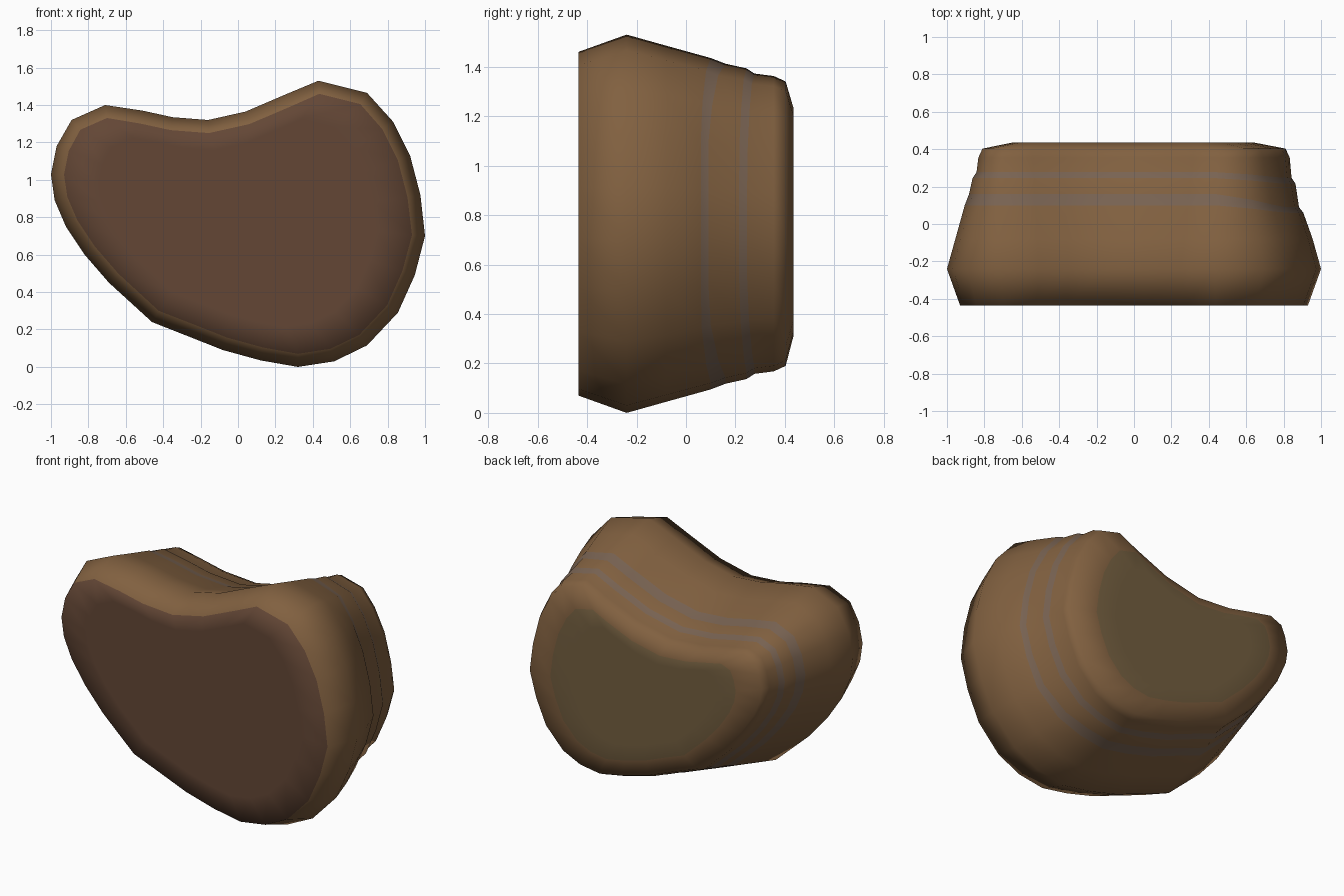
import bpy, bmesh
from mathutils import Vector

if "Cube" in bpy.data.objects:
    bpy.data.objects.remove(bpy.data.objects["Cube"])

# Widest outline of the body, seen from the front (x, z)
OUTLINE = [Vector(p) for p in [
    (-1.0, 1.03), (-.97, 1.18), (-.89, 1.32), (-.71, 1.40), (-.51, 1.37),
    (-.35, 1.335), (-.16, 1.32), (.04, 1.365), (.25, 1.455), (.43, 1.53),
    (.69, 1.465), (.83, 1.31), (.92, 1.13), (.975, .92), (1.0, .70),
    (.945, .49), (.855, .29), (.69, .115), (.515, .03), (.32, 0),
    (.12, .035), (-.08, .09), (-.27, .165), (-.46, .24), (-.69, .45),
    (-.82, .60), (-.92, .75), (-.98, .89)]]
CENTRE = Vector((-.02, .80))

# Rings from front to back: y, inset, scale about centre, forward drift on the right
RINGS = [
    (-.435, .07, .80, 0), (-.435, .07, 1, 0), (-.24, 0, 1, 0),
    (-.08, .045, 1, 0), (.10, .095, 1, .04), (.16, .118, 1, .07),
    (.245, .137, 1, .03), (.277, .158, 1, .03), (.355, .168, 1, 0),
    (.403, .19, 1, 0), (.435, .19, .80, 0), (.435, .19, .62, 0)]


def material(name, colour):
    m = bpy.data.materials.new(name)
    m.diffuse_color = (*colour, 1)
    m.use_nodes = True
    m.node_tree.nodes["Principled BSDF"].inputs["Base Color"].default_value = m.diffuse_color
    return m


def inset_outline(distance):
    pts = []
    n = len(OUTLINE)
    for i, p in enumerate(OUTLINE):
        a = (p - OUTLINE[i - 1]).normalized()
        b = (OUTLINE[(i + 1) % n] - p).normalized()
        t = (a + b).normalized()
        pts.append(p + Vector((t.y, -t.x)) * distance)
    return pts


mats = [material("brown_side", (.22, .118, .051)),
        material("grey_band", (.19, .125, .085)),
        material("dark_front", (.125, .062, .036)),
        material("olive_back", (.17, .112, .050))]

# Loft the rings into one solid body
bm = bmesh.new()
rings = []
for y, inset, scale, drift in RINGS:
    ring = []
    for p in inset_outline(inset):
        q = CENTRE + (p - CENTRE) * scale
        shift = drift * min(1, max(0, (p.x - .5) / .3))
        ring.append(bm.verts.new((q.x, y - shift, q.y)))
    rings.append(ring)

BAND_MATERIAL = {0: 2, 4: 1, 6: 1, 10: 3}
n = len(OUTLINE)
for k in range(len(rings) - 1):
    r, s = rings[k], rings[k + 1]
    for i in range(n):
        j = (i + 1) % n
        f = bm.faces.new((r[i], r[j], s[j], s[i]))
        f.material_index = BAND_MATERIAL.get(k, 0)

# Flat front and back faces
for ring, index in ((rings[0], 2), (rings[-1], 3)):
    bm.faces.new(ring).material_index = index

bmesh.ops.recalc_face_normals(bm, faces=bm.faces)
for f in bm.faces:
    f.smooth = True
mesh = bpy.data.meshes.new("kidney_body")
bm.to_mesh(mesh)
bm.free()
for m in mats:
    mesh.materials.append(m)
body = bpy.data.objects.new("kidney_body", mesh)
bpy.context.collection.objects.link(body)
